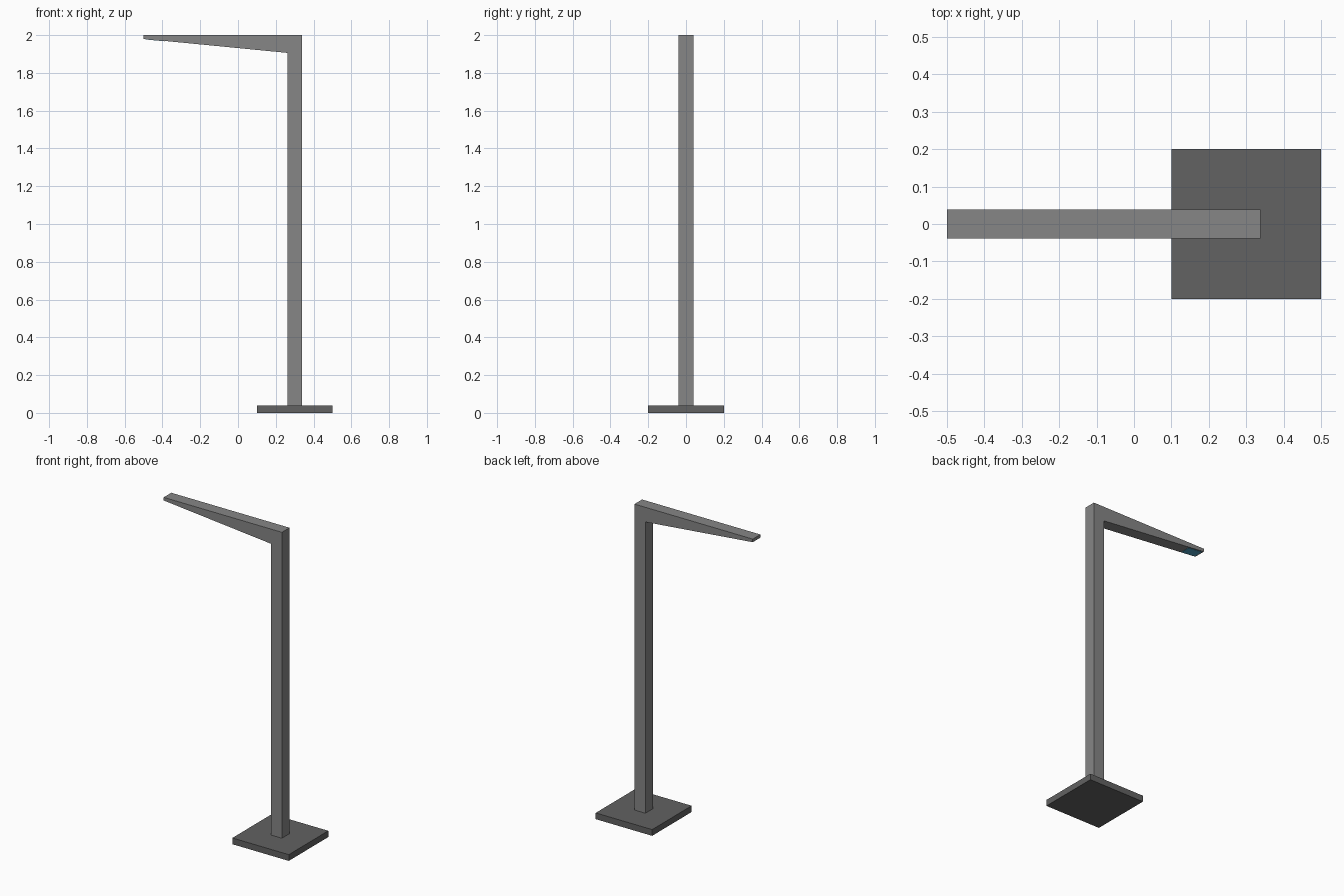
import bpy

if "Cube" in bpy.data.objects:
    bpy.data.objects.remove(bpy.data.objects["Cube"])


def material(name, rgb):
    m = bpy.data.materials.new(name)
    m.diffuse_color = (*rgb, 1)
    m.use_nodes = True
    m.node_tree.nodes["Principled BSDF"].inputs["Base Color"].default_value = m.diffuse_color
    return m


def extrude_profile(name, profile, half_width, mat):
    """Solid from an x-z outline, centred on y = 0."""
    n = len(profile)
    verts = [(x, y, z) for y in (-half_width, half_width) for x, z in profile]
    faces = [tuple(range(n)), tuple(reversed(range(n, 2 * n)))]
    faces += [((i + 1) % n, i, i + n, (i + 1) % n + n) for i in range(n)]
    mesh = bpy.data.meshes.new(name)
    mesh.from_pydata(verts, [], faces)
    mesh.materials.append(mat)
    obj = bpy.data.objects.new(name, mesh)
    bpy.context.collection.objects.link(obj)
    return obj


grey = material("pole grey", (0.238, 0.238, 0.238))
dark = material("base dark grey", (0.122, 0.122, 0.122))
blue = material("lamp blue", (0.08, 0.36, 0.55))

POLE_L, POLE_R, TIP = 0.261, 0.338, -0.5
Z_TIP, Z_ELBOW = 1.98, 1.906


def under(x):
    """Height of the sloping arm underside."""
    return Z_TIP + (Z_ELBOW - Z_TIP) * (x - TIP) / (POLE_L - TIP)


# square foot plate
extrude_profile("base_plate", [(0.1, 0), (0.5, 0), (0.5, 0.04), (0.1, 0.04)], 0.2, dark)

# post and tapered arm in one piece
extrude_profile("post_and_arm", [
    (POLE_L, 0.04), (POLE_R, 0.04), (POLE_R, 2), (TIP, 2),
    (TIP, Z_TIP), (POLE_L, Z_ELBOW)], 0.0385, grey)

# thin lamp panel under the arm tip
a, b = -0.49, -0.39
extrude_profile("lamp_panel", [
    (a, under(a) - 0.002), (b, under(b) - 0.002),
    (b, under(b) + 0.002), (a, under(a) + 0.002)], 0.032, blue)
